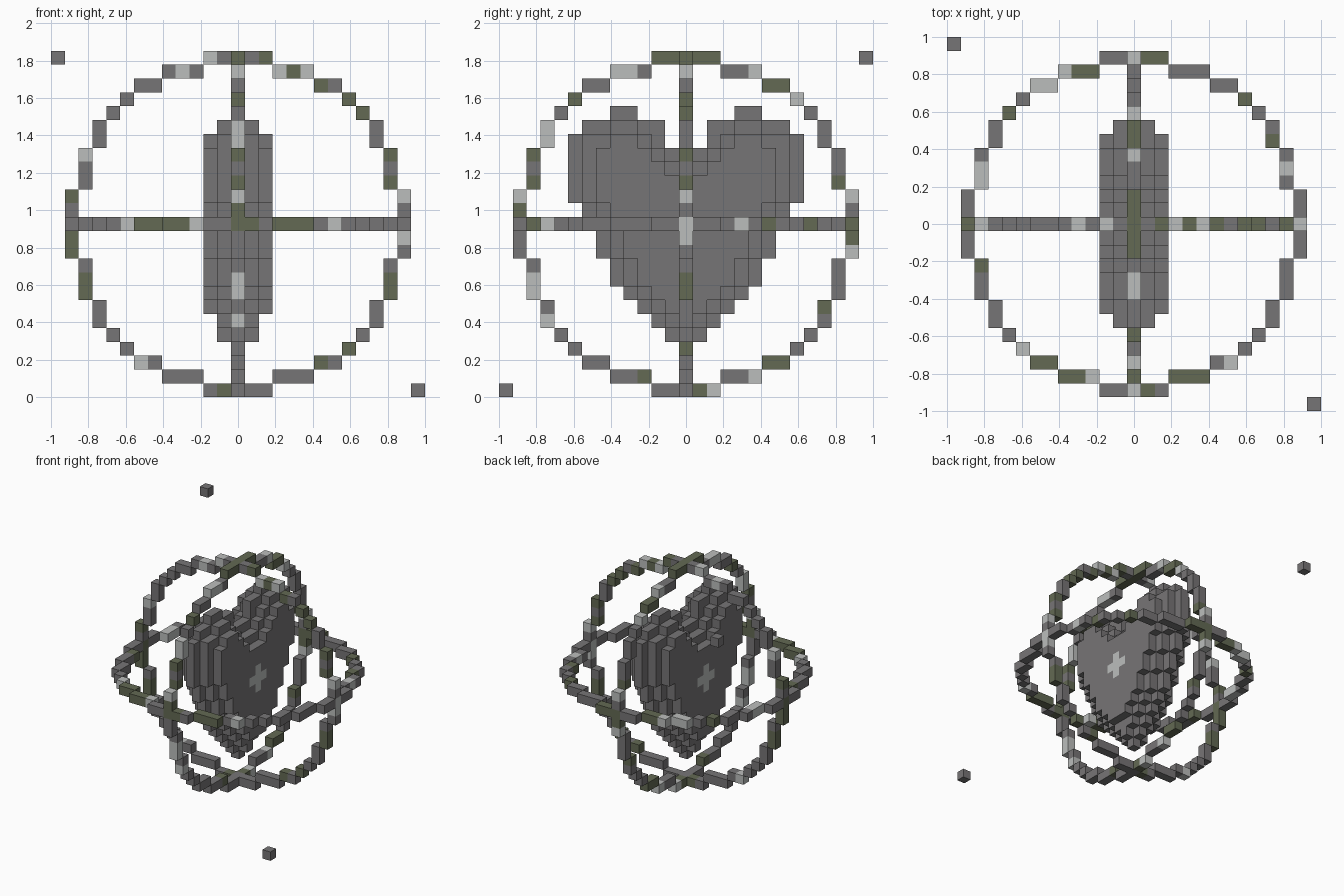
import bpy
import bmesh
from math import atan2, sqrt, tau
from mathutils import Vector

if "Cube" in bpy.data.objects:
    bpy.data.objects.remove(bpy.data.objects["Cube"])

V = 2 / 27            # edge of one block
R = 12                # ring radius in blocks
MID = (R + 0.5) * V   # height of the centre


def material(name, color):
    m = bpy.data.materials.new(name)
    m.use_nodes = True
    m.diffuse_color = (*color, 1)
    m.node_tree.nodes["Principled BSDF"].inputs["Base Color"].default_value = (*color, 1)
    return m


MATS = [material("stone_gray", (0.183, 0.177, 0.18)),
        material("moss_green", (0.125, 0.142, 0.087)),
        material("pale_gray", (0.5, 0.515, 0.505))]
AXES = [Vector(a) for a in ((1, 0, 0), (0, 1, 0), (0, 0, 1))]


def blocks(name, cells):
    """Skin a dict of block cell -> material index with its exposed faces."""
    bm = bmesh.new()
    for cell, mat in cells.items():
        c = Vector(cell)
        for a in range(3):
            for s in (-1, 1):
                n = AXES[a] * s
                if tuple(int(x) for x in c + n) in cells:
                    continue
                u, w = AXES[(a + 1) % 3], AXES[(a + 2) % 3] * s
                quad = [c + (n + u * p + w * q) / 2
                        for p, q in ((-1, -1), (1, -1), (1, 1), (-1, 1))]
                face = bm.faces.new([bm.verts.new(v * V + Vector((0, 0, MID))) for v in quad])
                face.material_index = mat
    bmesh.ops.remove_doubles(bm, verts=bm.verts, dist=V / 100)
    me = bpy.data.meshes.new(name)
    bm.to_mesh(me)
    bm.free()
    for m in MATS:
        me.materials.append(m)
    ob = bpy.data.objects.new(name, me)
    bpy.context.collection.objects.link(ob)
    return ob


# Rings: stepped circles, coloured clockwise from the top
circle = set()
for u in range(9):
    v = int(sqrt(R * R + 5.5 - u * u))
    for s in (-1, 1):
        for t in (-1, 1):
            circle |= {(s * u, t * v), (s * v, t * u)}
start = atan2(-2.01, R)
circle = sorted(circle, key=lambda p: (atan2(*p) - start) % tau)

PATTERNS = {
    "front_ring": ("wsmsm wmw ms m m ss msm wswws smm ss s m sm sss "
                   "sssms sss sw s s ss mms mmmsm ssw ss s s ss sws",
                   lambda u, v: (u, 0, v)),
    "side_ring": ("mmmmm ssw mm w s ss ssm wsmmw sss ms s s mm wss "
                  "wmsss mss ss s s ws wws ssmmw msm ww s m ss wws",
                  lambda u, v: (0, u, v)),
    "level_ring": ("sswmm sss ss m s sm sws sswss sss ss s s ws mmm "
                   "smwss wmm mm w s ss ssm ssmss wws ss m s ww wmm",
                   lambda u, v: (u, v, 0)),
}
used = set()
for name, (pattern, place) in PATTERNS.items():
    tones = pattern.replace(" ", "")
    cells = {place(*p): "smw".index(tones[n % len(tones)]) for n, p in enumerate(circle)}
    # Crossing blocks belong to the first ring only
    cells = {c: m for c, m in cells.items() if c not in used}
    used |= set(cells)
    blocks(name, cells)

# Heart: outline rows from top to tip, half widths with the notch removed
HALF = [5, 7, 8, 8, 8, 8, 8, 7, 7, 6, 6, 5, 5, 4, 3, 2, 1, 0]
NOTCH = {8: 4, 7: 2, 6: 2}
layer = {(j, 8 - n) for n, h in enumerate(HALF) for j in range(-h, h + 1)
         if abs(j) >= NOTCH.get(8 - n, 0)}
heart = {}
for depth in range(3):
    for j, k in layer:
        for i in {depth, -depth}:
            # Pale cross in the middle of both faces
            heart[i, j, k] = 2 if depth == 2 and abs(j) + abs(k) <= 1 else 0
    layer = {(j, k) for j, k in layer
             if {(j + 1, k), (j - 1, k), (j, k + 1), (j, k - 1)} <= layer}
    if depth == 1:
        layer = {(j, k) for j, k in layer if k > -7}
blocks("heart", heart)

# Loose corner blocks
blocks("upper_corner_block", {(-13, 13, R): 0})
blocks("lower_corner_block", {(13, -13, -R): 0})
